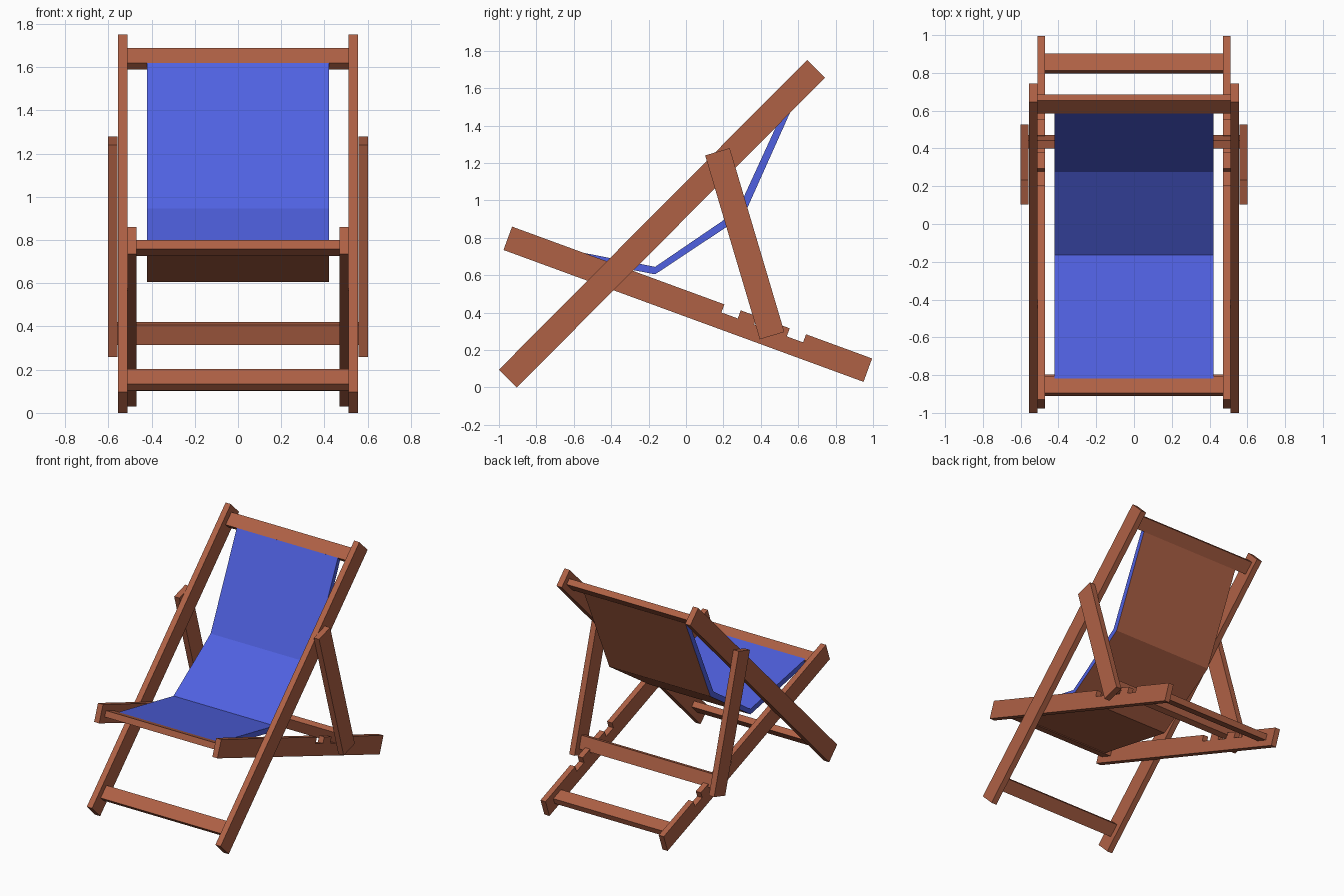
import bpy, bmesh
from mathutils import Vector

if "Cube" in bpy.data.objects:
    bpy.data.objects.remove(bpy.data.objects["Cube"])


def material(name, rgb):
    m = bpy.data.materials.new(name)
    m.diffuse_color = (*rgb, 1)
    m.use_nodes = True
    m.node_tree.nodes["Principled BSDF"].inputs["Base Color"].default_value = m.diffuse_color
    return m


wood = material("wood", (0.43, 0.12, 0.06))
blue = material("blue_fabric", (0.08, 0.12, 0.75))


def extrude(name, profile, x0, x1, mats=(wood,), mirror=False):
    """Extrude a side profile of (y, z) points from x0 to x1."""
    bm = bmesh.new()
    face = bm.faces.new([bm.verts.new((x0, y, z)) for y, z in profile])
    res = bmesh.ops.extrude_face_region(bm, geom=[face])
    verts = [v for v in res["geom"] if isinstance(v, bmesh.types.BMVert)]
    bmesh.ops.translate(bm, verts=verts, vec=(x1 - x0, 0, 0))
    bmesh.ops.recalc_face_normals(bm, faces=bm.faces)
    me = bpy.data.meshes.new(name)
    bm.to_mesh(me)
    bm.free()
    for m in mats:
        me.materials.append(m)
    ob = bpy.data.objects.new(name, me)
    bpy.context.collection.objects.link(ob)
    if mirror:
        ob.modifiers.new("mirror", 'MIRROR')
    return ob


def plank(center, direction, length, width):
    """Rectangle profile aligned with a direction."""
    c, d = Vector(center), Vector(direction).normalized()
    n = Vector((-d.y, d.x))
    return [c + d * length * a / 2 + n * width * b / 2
            for a, b in ((-1, -1), (1, -1), (1, 1), (-1, 1))]


def beam(a, b, width):
    a, b = Vector(a), Vector(b)
    return plank((a + b) / 2, b - a, (b - a).length, width)


# long back rails
back_dir = (1.645, 1.655)
extrude("back_rail", beam((-0.952, 0.048), (0.695, 1.703), 0.135), 0.512, 0.556, mirror=True)

# seat rails with three notches on the upper edge
seat_dir = Vector((1.925, -0.705)).normalized()
down = Vector((seat_dir.y, -seat_dir.x))
steps = [(0, 0)]
for i in range(3):
    s = 1.209 + 0.186 * i
    steps += [(s, 0), (s, 0.046), (s + 0.093, 0.046), (s + 0.093, 0)]
steps += [(2.05, 0), (2.05, 0.133), (0, 0.133)]
start = Vector((-0.93, 0.86))
extrude("seat_rail", [start + seat_dir * s + down * d for s, d in steps], 0.47, 0.512, mirror=True)

# prop struts
strut_a, strut_b = Vector((0.168, 1.26)), Vector((0.46, 0.277))
extrude("prop_strut", beam(strut_a, strut_b, 0.137), 0.558, 0.602, mirror=True)

# crossbars: name, centre, direction, half length
for name, center, direction, hx in (
        ("back_top_bar", (0.635, 1.638), back_dir, 0.512),
        ("back_bottom_bar", (-0.848, 0.153), back_dir, 0.512),
        ("seat_front_bar", (-0.857, 0.763), seat_dir, 0.47),
        ("seat_rear_bar", (0.85, 0.138), seat_dir, 0.47),
        ("prop_bar", (0.435, 0.367), strut_b - strut_a, 0.558)):
    extrude(name, plank(center, direction, 0.097, 0.045), -hx, hx)

# sling: blue on top and edges, wood-brown underneath
upper = [(-0.83, 0.775), (-0.165, 0.645), (0.275, 0.945), (0.585, 1.62)]
lower = [(0.617, 1.605), (0.31, 0.92), (-0.165, 0.605), (-0.84, 0.735)]
sling = extrude("fabric_sling", upper + lower, -0.42, 0.42, mats=(blue, wood))
for p in sling.data.polygons:
    if abs(p.normal.x) < 0.5 and p.normal.z < -0.2 and p.area > 0.1:
        p.material_index = 1
